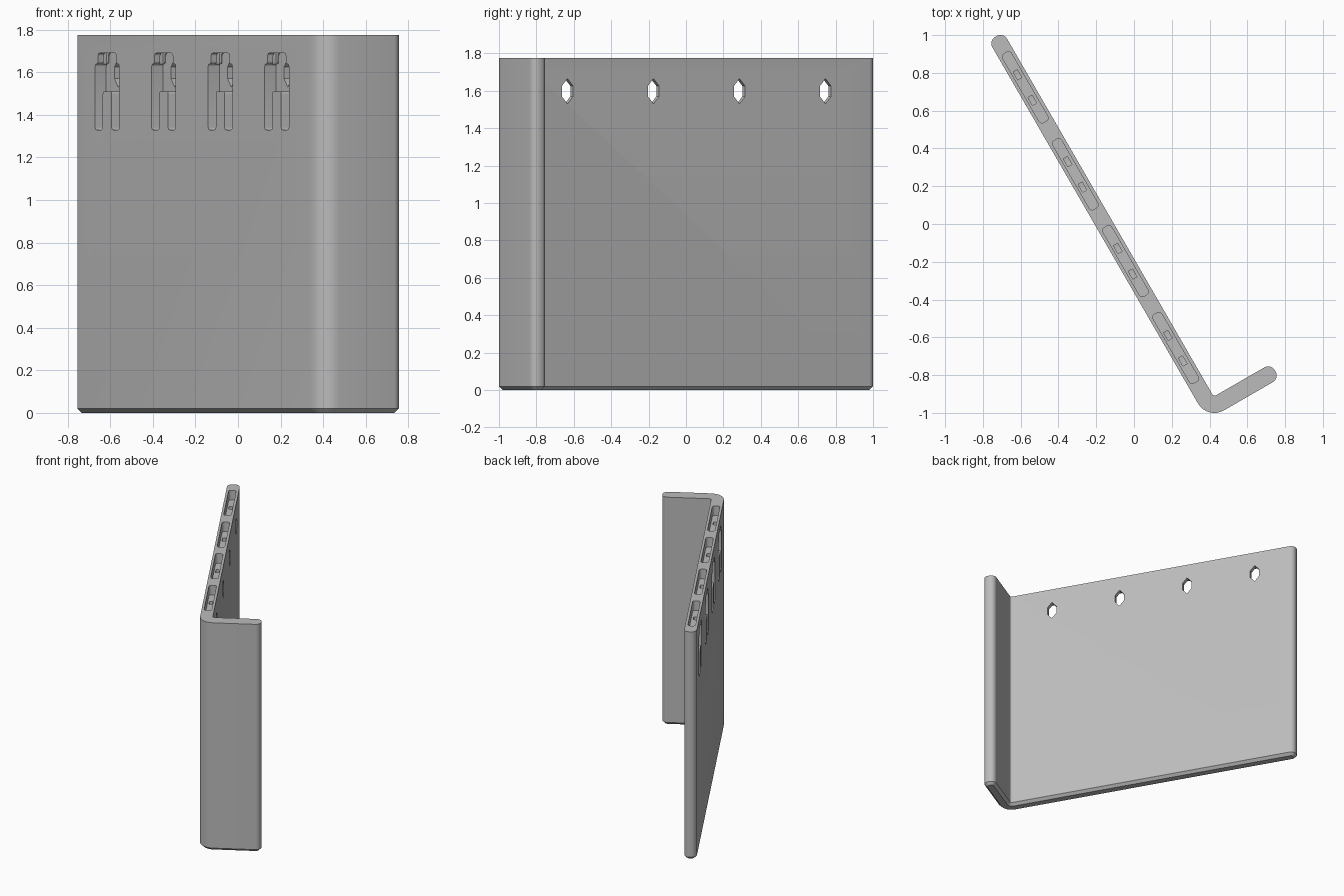
import bpy, bmesh, math
from mathutils import Vector

cube = bpy.data.objects.get("Cube")
if cube:
    bpy.data.objects.remove(cube, do_unlink=True)

# Main dimensions: the bend is at the local origin, long wing on +y, short on +x
BEND = (0.389, -1.037, 0)
LONG, SHORT, THICK, TOP = 2.318, 0.44, 0.09, 1.775
CHAMFER = 0.02
FIRST, STEP = 2.007, 0.531
bays = [FIRST - STEP * i for i in range(4)]

grey = bpy.data.materials.new("plain_grey")
grey.use_nodes = True
colour = (0.5, 0.5, 0.5, 1)
grey.diffuse_color = colour
grey.node_tree.nodes["Principled BSDF"].inputs["Base Color"].default_value = colour


def rounded(corners, radii, steps=8):
    """Outline with an arc of the given radius at every corner."""
    out = []
    n = len(corners)
    for i, r in enumerate(radii):
        c = Vector(corners[i])
        a = (Vector(corners[i - 1]) - c).normalized()
        b = (Vector(corners[(i + 1) % n]) - c).normalized()
        half = a.angle(b) / 2
        centre = c + (a + b).normalized() * r / math.sin(half)
        start = c + a * r / math.tan(half) - centre
        end = c + b * r / math.tan(half) - centre
        a0 = math.atan2(start.y, start.x)
        sweep = math.atan2(start.cross(end), start.dot(end))
        for k in range(steps + 1):
            t = a0 + sweep * k / steps
            out.append(centre + r * Vector((math.cos(t), math.sin(t))))
    return out


def loft(bm, rings):
    """Closed solid through rings that have equal point counts."""
    loops = [[bm.verts.new(p) for p in ring] for ring in rings]
    n = len(loops[0])
    for low, high in zip(loops, loops[1:]):
        for i in range(n):
            j = (i + 1) % n
            bm.faces.new((low[i], low[j], high[j], high[i]))
    bm.faces.new(loops[0])
    bm.faces.new(loops[-1])


def finish(bm, name):
    bmesh.ops.recalc_face_normals(bm, faces=bm.faces)
    mesh = bpy.data.meshes.new(name)
    bm.to_mesh(mesh)
    bm.free()
    mesh.materials.append(grey)
    obj = bpy.data.objects.new(name, mesh)
    bpy.context.collection.objects.link(obj)
    obj.location = BEND
    obj.rotation_euler.z = math.radians(30)
    return obj


def wing_outline(inset, z):
    d, t = inset, THICK - inset
    corners = [(d, d), (SHORT - d, d), (SHORT - d, t), (t, t), (t, LONG - d), (d, LONG - d)]
    end = 0.04 - d
    pts = rounded(corners, [0.1 - d, end, end, 0.015 + d, end, end])
    return [(p.x, p.y, z) for p in pts]


# Bent plate with a chamfered foot
bm = bmesh.new()
loft(bm, [wing_outline(CHAMFER, 0), wing_outline(0, CHAMFER), wing_outline(0, TOP)])
plate = finish(bm, "bent_plate")


def wall_cutter(name, outline, p0, p1):
    """Cut an outline of (along, height) through the wall in every bay."""
    bm = bmesh.new()
    for q in bays:
        loft(bm, [[(p, q + a.x, a.y) for a in outline] for p in (p0, p1)])
    return finish(bm, name)


def top_cutter(name, outline, z0, z1):
    """Cut an outline of (across, along) downward in every bay."""
    bm = bmesh.new()
    for q in bays:
        loft(bm, [[(a.x, q + a.y, z) for a in outline] for z in (z0, z1)])
    return finish(bm, name)


# Rounded pockets in the top edge
pocket = rounded([(0.018, -0.21), (0.071, -0.21), (0.071, 0.21), (0.018, 0.21)], [0.018] * 4, 5)
cutters = [top_cutter("pocket_cutter", pocket, 1.70, TOP + 0.1)]

# Clip openings on the outer face: a window with two long legs
side = [(0.042, 1.51), (0.042, 1.33), (0.113, 1.33), (0.113, 1.64), (0.085, 1.64), (0.085, 1.69)]
clip = side + [(-x, z) for x, z in reversed(side)]
cutters.append(wall_cutter("clip_cutter", rounded(clip, [0.012] * len(clip), 4), -0.1, 0.06))

# Pointed holes through the inner face
peep = [(0, 1.665), (0.035, 1.625), (0.035, 1.57), (0, 1.53), (-0.035, 1.57), (-0.035, 1.625)]
cutters.append(wall_cutter("hole_cutter", [Vector(p) for p in peep], 0.045, 0.2))

# Narrow channels joining the pockets to the clip legs
for sign in (-1, 1):
    m = sign * 0.078
    shaft = [Vector(p) for p in ((0.03, m - 0.024), (0.055, m - 0.024), (0.055, m + 0.024), (0.03, m + 0.024))]
    cutters.append(top_cutter("channel_cutter", shaft, 1.55, 1.73))

for cutter in cutters:
    cutter.hide_render = True
    mod = plate.modifiers.new(cutter.name, 'BOOLEAN')
    mod.operation = 'DIFFERENCE'
    mod.solver = 'EXACT'
    mod.object = cutter

# Bake the cuts and remove the cutters
bpy.context.view_layer.update()
result = bpy.data.meshes.new_from_object(plate.evaluated_get(bpy.context.evaluated_depsgraph_get()))
plate.modifiers.clear()
plate.data = result
for cutter in cutters:
    bpy.data.objects.remove(cutter, do_unlink=True)

bpy.ops.object.select_all(action='DESELECT')
plate.select_set(True)
bpy.context.view_layer.objects.active = plate
bpy.ops.object.shade_smooth_by_angle(angle=math.radians(30))
